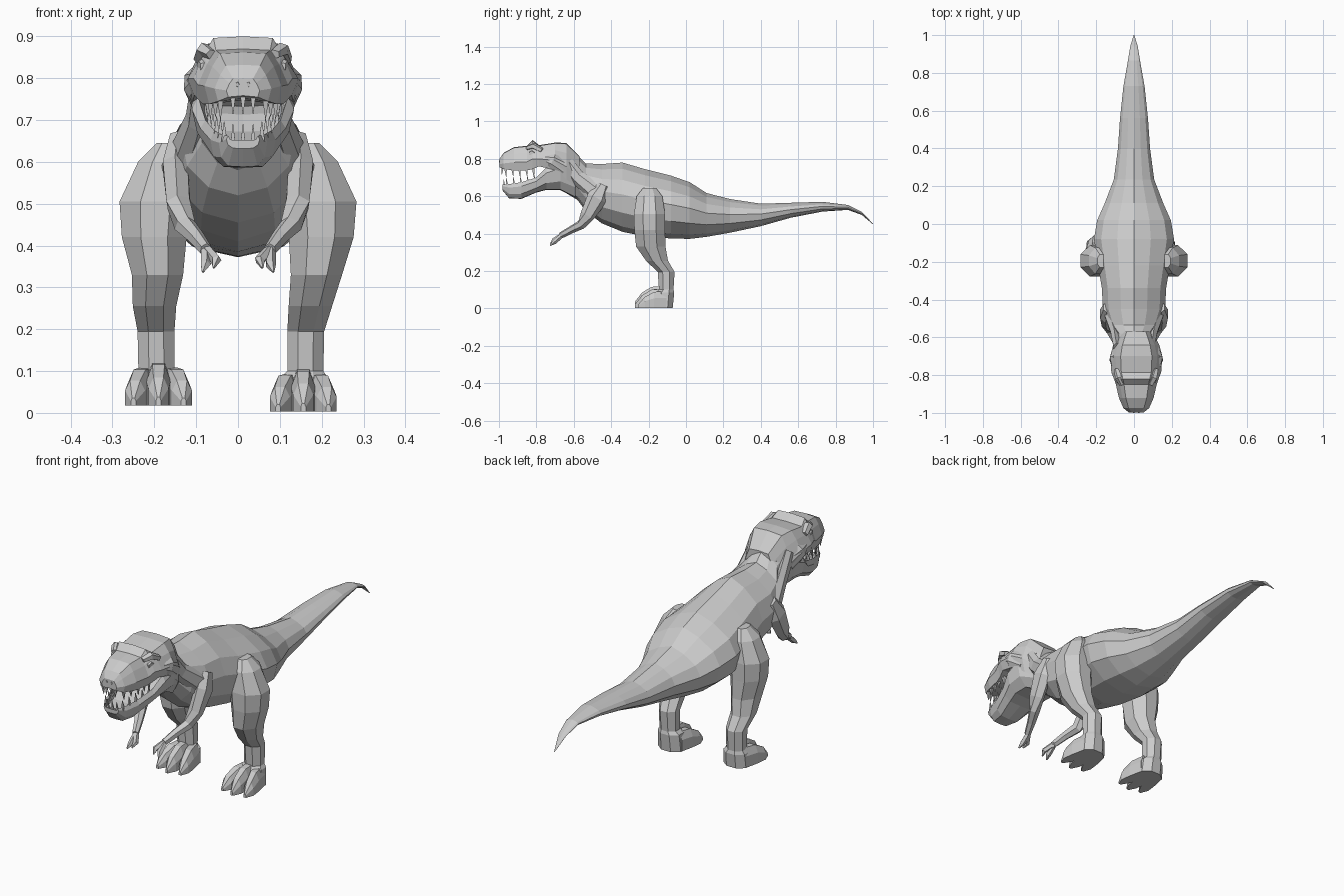
import bpy, bmesh, math
from mathutils import Vector


def skin(name, rings):
    """Bridge equal-length rings of points and cap both ends."""
    bm = bmesh.new()
    vs = [[bm.verts.new(p) for p in r] for r in rings]
    n = len(rings[0])
    for a, b in zip(vs, vs[1:]):
        for i in range(n):
            j = (i + 1) % n
            bm.faces.new((a[i], a[j], b[j], b[i]))
    bm.faces.new(vs[0])
    bm.faces.new(vs[-1])
    bmesh.ops.recalc_face_normals(bm, faces=bm.faces)
    me = bpy.data.meshes.new(name)
    bm.to_mesh(me)
    bm.free()
    ob = bpy.data.objects.new(name, me)
    bpy.context.collection.objects.link(ob)
    return ob


def loft_y(name, secs, half, cx=0.0):
    """Sections (y, bottom, top, half width); half profile runs top to bottom."""
    prof = half + [(-u, v) for u, v in reversed(half) if u > 0]
    return skin(name, [[(cx + u * w, y, (t + b) / 2 + v * (t - b) / 2) for u, v in prof]
                       for y, b, t, w in secs])


def limb(name, pts, n=6):
    """Tube through (x, y, z, radius across, radius along) following its path."""
    rings = []
    c = [Vector(p[:3]) for p in pts]
    for i, p in enumerate(pts):
        d = (c[min(i + 1, len(c) - 1)] - c[max(i - 1, 0)]).normalized()
        side = d.cross(Vector((0, 0, 1)) if abs(d.z) < 0.8 else Vector((0, -1, 0))).normalized()
        up = side.cross(d)
        rings.append([c[i] + side * p[3] * math.cos(a) + up * p[4] * math.sin(a)
                      for a in [(k + 0.5) * math.tau / n for k in range(n)]])
    return skin(name, rings)


def spike(name, base, tip, r):
    limb(name, [(*base, r, r), (*tip, r * 0.1, r * 0.1)], 4)


HX = 0.012  # the head sits slightly to one side

# torso, neck and tail
loft_y("body", [
    (-0.68, 0.64, 0.86, 0.09), (-0.58, 0.58, 0.82, 0.095), (-0.535, 0.52, 0.775, 0.135),
    (-0.45, 0.455, 0.772, 0.165), (-0.34, 0.41, 0.78, 0.17), (-0.22, 0.385, 0.745, 0.19),
    (-0.08, 0.374, 0.71, 0.212), (0.02, 0.372, 0.675, 0.195), (0.11, 0.383, 0.617, 0.155),
    (0.235, 0.405, 0.585, 0.107), (0.4, 0.44, 0.56, 0.085), (0.56, 0.485, 0.565, 0.074),
    (0.73, 0.518, 0.57, 0.056), (0.866, 0.527, 0.553, 0.032), (0.94, 0.5, 0.516, 0.02),
    (1.0, 0.449, 0.453, 0.002)],
    [(0, 1), (0.42, 0.82), (0.82, 0.5), (1, 0.08), (0.9, -0.45), (0.52, -0.85), (0, -1)])

# skull with upper jaw
loft_y("skull", [
    (-0.997, 0.755, 0.80, 0.04), (-0.975, 0.745, 0.832, 0.068), (-0.92, 0.738, 0.862, 0.092),
    (-0.85, 0.738, 0.87, 0.108), (-0.82, 0.745, 0.9, 0.118), (-0.785, 0.76, 0.873, 0.132),
    (-0.70, 0.74, 0.887, 0.138), (-0.64, 0.69, 0.885, 0.122), (-0.57, 0.64, 0.815, 0.085)],
    [(0, 1), (0.6, 0.95), (0.8, 0.45), (1, -0.3), (0.88, -1), (0, -0.85)], HX)

# lower jaw, hollowed along the tongue line
loft_y("lower_jaw", [
    (-0.982, 0.632, 0.662, 0.04), (-0.945, 0.588, 0.665, 0.058), (-0.88, 0.586, 0.675, 0.078),
    (-0.80, 0.62, 0.70, 0.102), (-0.745, 0.634, 0.755, 0.122), (-0.67, 0.632, 0.79, 0.124),
    (-0.59, 0.59, 0.78, 0.09)],
    [(0, 0.3), (0.75, 0.4), (0.88, 1), (1, 0.5), (0.9, -0.4), (0.6, -0.95), (0, -1)], HX)

# front teeth
for x in (-0.024, 0.0, 0.024):
    spike("upper_front_tooth", (HX + x, -0.98, 0.755), (HX + x, -0.985, 0.715), 0.009)
    spike("lower_front_tooth", (HX + x, -0.97, 0.645), (HX + x, -0.975, 0.69), 0.008)

for s in (1, -1):
    side = "right" if s > 0 else "left"

    # side teeth
    for i in range(5):
        y = -0.965 + i * 0.037
        ux = HX + s * (0.054 + 0.03 * min(1, i / 2.5))
        spike(side + "_upper_tooth", (ux, y, 0.752), (ux, y + 0.004, 0.703 + 0.005 * (i % 2)), 0.011)
        lx = HX + s * (0.045 + 0.009 * i)
        spike(side + "_lower_tooth", (lx, y + 0.01, 0.65 + 0.006 * i),
              (lx, y + 0.004, 0.697 + 0.006 * i), 0.01)

    # eye, brow ridge, cheek bump and nostril
    limb(side + "_eye", [(HX + s * 0.07, -0.815, 0.83, 0.03, 0.026),
                         (HX + s * 0.105, -0.825, 0.828, 0.016, 0.014)], 6)
    limb(side + "_brow", [(HX + s * 0.075, -0.85, 0.857, 0.015, 0.012),
                          (HX + s * 0.092, -0.815, 0.868, 0.02, 0.018),
                          (HX + s * 0.105, -0.77, 0.845, 0.014, 0.014)], 5)
    limb(side + "_cheek", [(HX + s * 0.115, -0.755, 0.80, 0.015, 0.02),
                           (HX + s * 0.125, -0.715, 0.79, 0.018, 0.038),
                           (HX + s * 0.1, -0.65, 0.75, 0.02, 0.05)], 6)
    limb(side + "_nostril", [(HX + s * 0.013, -0.99, 0.786, 0.005, 0.008),
                             (HX + s * 0.013, -1.0, 0.785, 0.004, 0.006)], 5)

    # neck muscle running from the skull to the shoulder
    limb(side + "_neck_muscle", [(s * 0.09, -0.66, 0.8, 0.02, 0.04), (s * 0.1, -0.58, 0.7, 0.025, 0.04),
                                 (s * 0.13, -0.48, 0.62, 0.03, 0.05)], 6)

    # arm: shoulder, upper arm, forearm, then two fingers
    limb(side + "_arm", [(s * 0.145, -0.44, 0.66, 0.02, 0.03), (s * 0.15, -0.475, 0.59, 0.034, 0.055),
                         (s * 0.142, -0.525, 0.5, 0.032, 0.04), (s * 0.127, -0.56, 0.448, 0.026, 0.026),
                         (s * 0.1, -0.615, 0.42, 0.02, 0.02), (s * 0.077, -0.67, 0.39, 0.015, 0.017)], 6)
    for fx, fz in ((0.052, 0.365), (0.078, 0.355)):
        limb(side + "_finger", [(s * 0.078, -0.66, 0.393, 0.012, 0.013),
                                (s * fx, -0.705, fz, 0.013, 0.013),
                                (s * (fx + 0.006), -0.725, fz - 0.018, 0.003, 0.003)], 5)

    # leg: stacked level rings (z, inner, outer, front, back); the left one splays out
    splay, lift = (0, 0.003) if s > 0 else (0.034, 0.018)
    rings = []
    for z, xi, xo, yf, yb in (
            (0.645, 0.15, 0.195, -0.23, -0.16), (0.6, 0.12, 0.24, -0.265, -0.125),
            (0.505, 0.11, 0.285, -0.28, -0.11), (0.42, 0.12, 0.278, -0.278, -0.11),
            (0.33, 0.125, 0.25, -0.268, -0.108), (0.255, 0.12, 0.226, -0.215, -0.095),
            (0.195, 0.117, 0.207, -0.152, -0.06), (0.1, 0.117, 0.205, -0.145, -0.066),
            (0.085, 0.1, 0.215, -0.16, -0.062), (lift, 0.095, 0.218, -0.165, -0.07)):
        k = splay * min(1, max(0, (0.45 - z) / 0.25))
        if z > 0.3:
            k *= 0.3
        cx, cy, rx, ry = (xi + xo) / 2 + k, (yf + yb) / 2, (xo - xi) / 2, (yb - yf) / 2
        rings.append([(s * (cx + 1.06 * rx * math.cos(a)), cy + 1.06 * ry * math.sin(a), z)
                      for a in [(i + 0.5) * math.tau / 8 for i in range(8)]])
    skin(side + "_leg", rings)

    # three toes with claws
    fx = 0.156 + splay
    for t in (-1, 0, 1):
        ends = [(-0.12, 0.03, 0.03, 0.095), (-0.185, 0.045, 0.029, 0.09),
                (-0.235, 0.056, 0.024, 0.062), (-0.272, 0.06, 0.006, 0.018)]
        toe = []
        for y, off, w, h in ends:
            x = s * (fx + t * off)
            y += 0.015 * abs(t)
            h *= 1.08 if t == 0 else 0.95
            toe.append([(x + w * u, y, lift + (h * v)) for u, v in
                        ((-1, 0), (1, 0), (1, 0.6), (0.5, 1), (-0.5, 1), (-1, 0.6))])
        skin(side + "_toe", toe)
